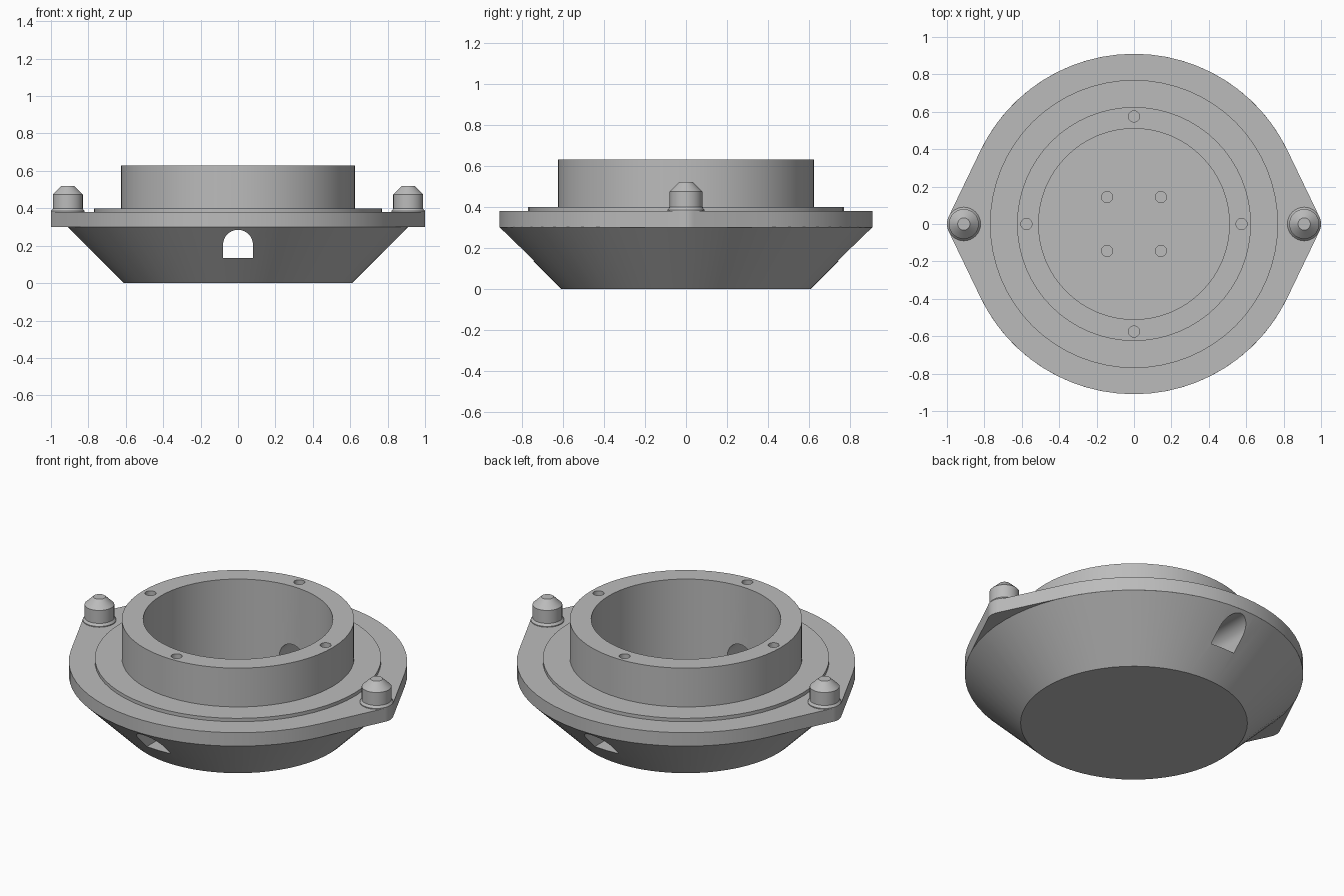
import bpy, bmesh
from math import cos, sin, pi, radians, acos
from mathutils import Matrix, Vector

cube = bpy.data.objects.get("Cube")
if cube:
    bpy.data.objects.remove(cube, do_unlink=True)

grey = bpy.data.materials.new("plain grey")
grey.use_nodes = True
COLOUR = (0.5, 0.5, 0.5, 1)
grey.diffuse_color = COLOUR
grey.node_tree.nodes["Principled BSDF"].inputs["Base Color"].default_value = COLOUR


def make_object(name, bm):
    bmesh.ops.recalc_face_normals(bm, faces=bm.faces[:])
    mesh = bpy.data.meshes.new(name)
    bm.to_mesh(mesh)
    bm.free()
    mesh.materials.append(grey)
    obj = bpy.data.objects.new(name, mesh)
    bpy.context.collection.objects.link(obj)
    return obj


def lathe(name, profile, segments=64, at=(0, 0, 0)):
    """Closed solid of revolution from (radius, height) points."""
    bm = bmesh.new()
    rings = [[bm.verts.new((at[0] + r * cos(2 * pi * i / segments),
                            at[1] + r * sin(2 * pi * i / segments), at[2] + z))
              for i in range(segments)] for r, z in profile]
    for low, high in zip(rings, rings[1:]):
        for i in range(segments):
            j = (i + 1) % segments
            bm.faces.new((low[i], low[j], high[j], high[i]))
    bm.faces.new(rings[0])
    bm.faces.new(rings[-1])
    return make_object(name, bm)


def prism(name, outline, start, depth):
    """Extrude a closed outline of 3D points along the depth vector."""
    bm = bmesh.new()
    face = bm.faces.new([bm.verts.new(Vector(p) + Vector(start)) for p in outline])
    result = bmesh.ops.extrude_face_region(bm, geom=[face], use_keep_orig=True)
    verts = [v for v in result["geom"] if isinstance(v, bmesh.types.BMVert)]
    bmesh.ops.translate(bm, verts=verts, vec=depth)
    return make_object(name, bm)


def activate(obj):
    bpy.ops.object.select_all(action="DESELECT")
    obj.select_set(True)
    bpy.context.view_layer.objects.active = obj


def cut(target, cutter):
    cutter.hide_render = True
    mod = target.modifiers.new("cut", "BOOLEAN")
    mod.operation = "DIFFERENCE"
    mod.solver = "EXACT"
    mod.object = cutter
    activate(target)
    bpy.ops.object.modifier_apply(modifier=mod.name)
    bpy.data.objects.remove(cutter, do_unlink=True)


def smooth(obj):
    activate(obj)
    bpy.ops.object.shade_smooth_by_angle(angle=radians(25))


# Body: conical base, raised step and round collar
body = lathe("conical_body", [(0.61, 0), (0.91, 0.3), (0.77, 0.34), (0.77, 0.4),
                              (0.625, 0.4), (0.625, 0.63)])
FLOOR = 0.13
cut(body, lathe("bore_cutter", [(0.51, FLOOR), (0.51, 0.8)]))

# Arched passage through the front and back walls
arch = [(0.08 * cos(pi * i / 16), 0, 0.205 + 0.08 * sin(pi * i / 16)) for i in range(17)]
arch += [(-0.08, 0, 0.135), (0.08, 0, 0.135)]
cut(body, prism("passage_cutter", arch, (0, -1, 0), (0, 2, 0)))

# Blind screw holes in the collar rim and in the floor
for i in range(4):
    a = i * pi / 2
    rim = (0.575 * cos(a), 0.575 * sin(a), 0.63)
    cut(body, lathe("rim_hole_cutter", [(0.03, -0.15), (0.03, 0.1)], 16, rim))
    b = a + pi / 4
    floor = (0.204 * cos(b), 0.204 * sin(b), FLOOR)
    cut(body, lathe("floor_hole_cutter", [(0.03, -0.07), (0.03, 0.1)], 16, floor))
smooth(body)

# Flange: large disc drawn out tangentially to a rounded ear at each side
PIN_X, EAR = 0.91, 0.09
tangent = acos((0.91 - EAR) / PIN_X)


def arc(cx, r, start, end, steps):
    return [(cx + r * cos(start + (end - start) * i / steps),
             r * sin(start + (end - start) * i / steps), 0) for i in range(steps + 1)]


outline = arc(PIN_X, EAR, -tangent, tangent, 8) + arc(0, 0.91, tangent, pi - tangent, 24)
outline += arc(-PIN_X, EAR, pi - tangent, pi + tangent, 8)
outline += arc(0, 0.91, pi + tangent, 2 * pi - tangent, 24)
flange = prism("flange", outline, (0, 0, 0.3), (0, 0, 0.08))
cut(flange, lathe("flange_cutter", [(0.7, 0.2), (0.7, 0.5)]))
smooth(flange)

# Locating pins with a flared foot and a chamfered tip
for side, x in (("left", PIN_X), ("right", -PIN_X)):
    pin = lathe(side + "_pin", [(0.09, 0), (0.09, 0.005), (0.08, 0.018), (0.08, 0.095),
                                (0.033, 0.14)], 32, (x, 0, 0.38))
    smooth(pin)
